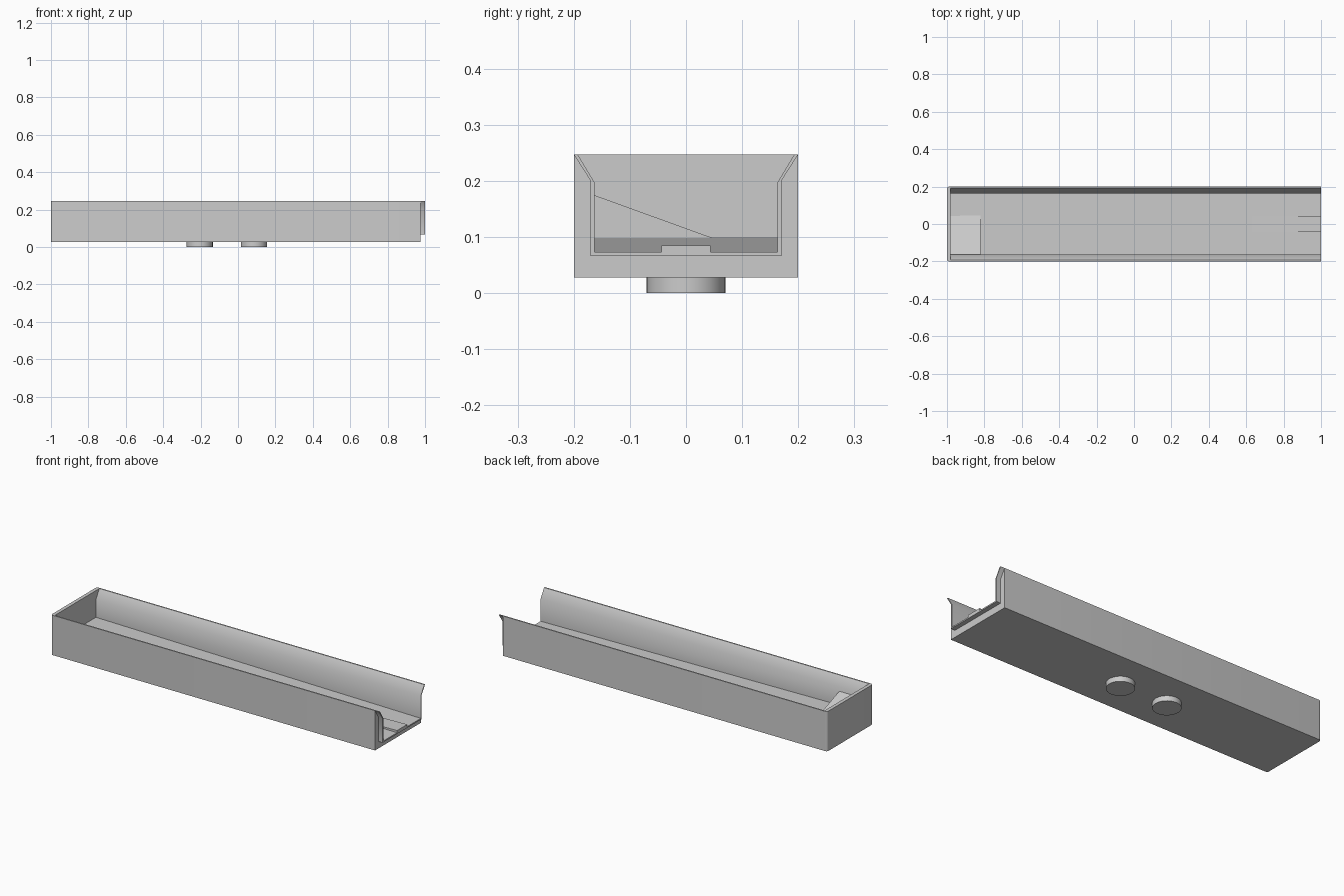
import bpy, bmesh
from mathutils import Matrix

if "Cube" in bpy.data.objects:
    bpy.data.objects.remove(bpy.data.objects["Cube"])

grey = bpy.data.materials.new("light grey")
grey.use_nodes = True
colour = (0.6, 0.6, 0.6, 1)
grey.diffuse_color = colour
grey.node_tree.nodes["Principled BSDF"].inputs["Base Color"].default_value = colour

X0, X1, BACK, LIP = -1.0, 0.975, -0.98, 1.0
HALF, BOTTOM, TOP = 0.2, 0.028, 0.247


def floor(x):
    """Height of the sloping channel floor."""
    return 0.073 + 0.027 * (LIP - x) / (LIP - BACK)


def make(name, bm):
    bmesh.ops.recalc_face_normals(bm, faces=bm.faces)
    mesh = bpy.data.meshes.new(name)
    bm.to_mesh(mesh)
    bm.free()
    mesh.materials.append(grey)
    ob = bpy.data.objects.new(name, mesh)
    bpy.context.collection.objects.link(ob)
    return ob


def loft(name, xa, pa, xb, pb):
    """Join two y-z outlines at two x positions into a solid."""
    bm = bmesh.new()
    a = [bm.verts.new((xa, y, z)) for y, z in pa]
    b = [bm.verts.new((xb, y, z)) for y, z in pb]
    for i in range(len(a)):
        j = (i + 1) % len(a)
        bm.faces.new((a[i], a[j], b[j], b[i]))
    bm.faces.new(a)
    bm.faces.new(b)
    return make(name, bm)


def mirrored(half):
    return half + [(-y, z) for y, z in reversed(half)]


def smooth(ob, angle=0.7):
    bpy.ops.object.select_all(action="DESELECT")
    ob.select_set(True)
    bpy.context.view_layer.objects.active = ob
    bpy.ops.object.shade_smooth_by_angle(angle=angle)


# Solid outer body with the two closed-end corners slightly rounded
box = mirrored([(-HALF, TOP), (-HALF, BOTTOM)])
body = loft("trough_body", X0, box, X1, box)
bm = bmesh.new()
bm.from_mesh(body.data)
corners = [e for e in bm.edges
           if all(v.co.x < X0 + 0.01 for v in e.verts)
           and abs(e.verts[0].co.y - e.verts[1].co.y) < 0.01]
bmesh.ops.bevel(bm, geom=corners, offset=0.012, segments=4,
                profile=0.5, affect="EDGES")
bm.to_mesh(body.data)
bm.free()


# Flared channel cut out of the body, open at one end
def channel(x):
    return mirrored([(-0.193, 0.3), (-0.193, TOP), (-0.163, 0.197), (-0.163, floor(x))])


cutter = loft("channel_cutter", BACK, channel(BACK), 1.05, channel(1.05))
cut = body.modifiers.new("channel", "BOOLEAN")
cut.object = cutter
cut.operation = "DIFFERENCE"
cut.solver = "EXACT"
bpy.context.view_layer.objects.active = body
bpy.ops.object.modifier_apply(modifier=cut.name)
bpy.data.objects.remove(cutter)
smooth(body)


# Thin spout lip continuing the channel past the open end
def lip_outline(x):
    inner = [(-0.193, TOP), (-0.163, 0.197), (-0.163, floor(x))]
    outer = [(-0.17, 0.066), (-0.17, 0.2), (-HALF, TOP)]
    return mirrored(inner) + [(-y, z) for y, z in reversed(outer)] + outer


smooth(loft("spout_lip", X1, lip_outline(X1), LIP, lip_outline(LIP)))

# Shallow rib that rises out of the floor toward the spout
start = floor(0.63)
loft("floor_rib", 0.63, mirrored([(-0.044, start), (-0.044, start - 0.006)]),
     LIP, mirrored([(-0.044, 0.085), (-0.044, 0.07)]))

# Corner ramp against the closed end
ramp = [(-0.165, 0.09), (-0.165, 0.175), (0.045, 0.099), (0.045, 0.09)]
loft("corner_ramp", BACK - 0.005, ramp, -0.82, ramp)

# Two round feet
for name, x in (("right_foot", -0.205), ("left_foot", 0.085)):
    bm = bmesh.new()
    bmesh.ops.create_cone(bm, cap_ends=True, segments=48, radius1=0.07, radius2=0.07,
                          depth=0.03, matrix=Matrix.Translation((x, 0, 0.015)))
    smooth(make(name, bm))
